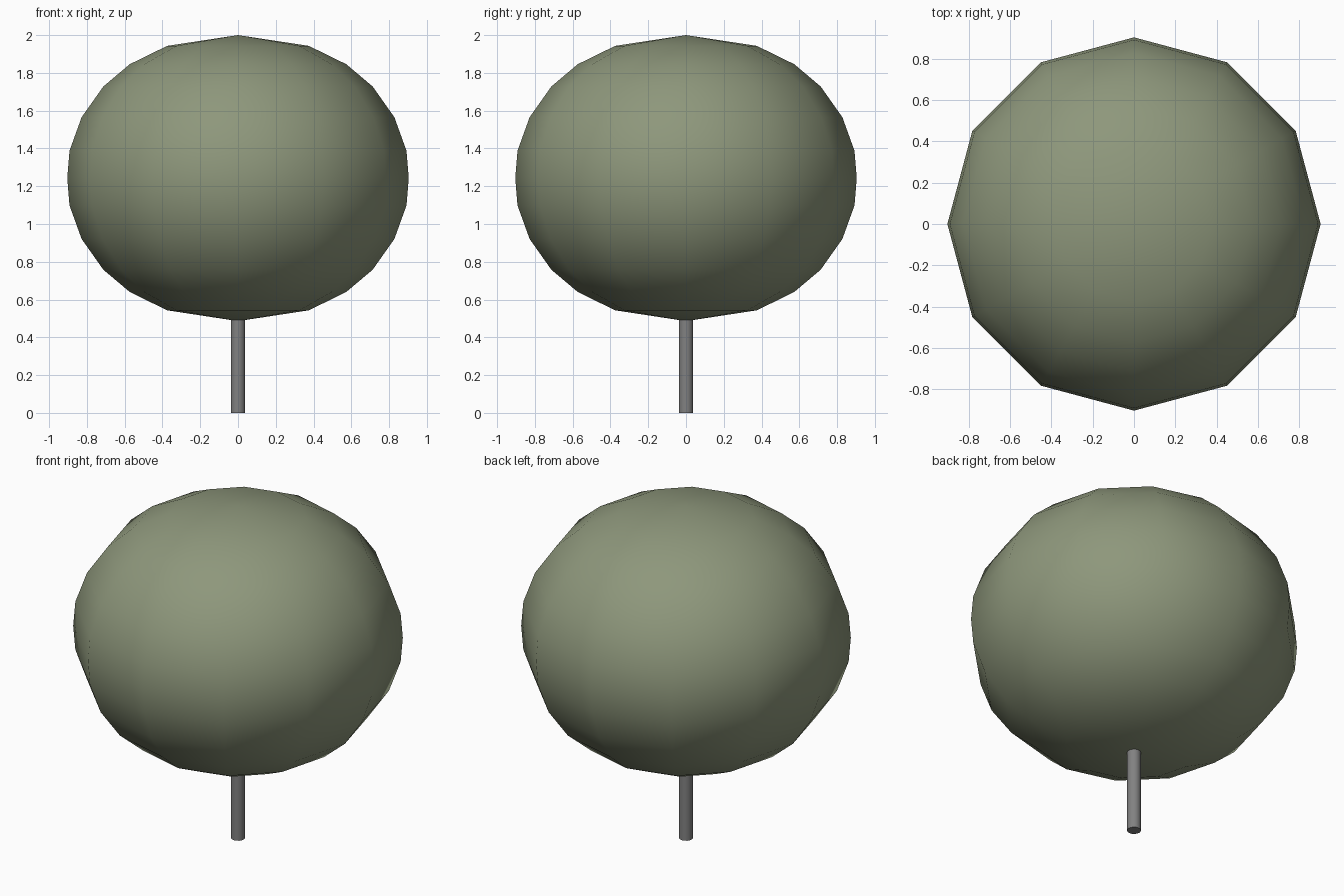
import bpy, bmesh, math

if "Cube" in bpy.data.objects:
    bpy.data.objects.remove(bpy.data.objects["Cube"])

def material(name, rgb):
    m = bpy.data.materials.new(name)
    m.diffuse_color = (*rgb, 1)
    m.use_nodes = True
    m.node_tree.nodes["Principled BSDF"].inputs["Base Color"].default_value = m.diffuse_color
    return m

def lathe(name, profile, sides, mat):
    """Revolve (radius, z) points round the z axis; radius 0 makes a pole."""
    bm = bmesh.new()
    rings = []
    for r, z in profile:
        n = sides if r > 0 else 1
        rings.append([bm.verts.new((r * math.cos(math.tau * i / sides),
                                    r * math.sin(math.tau * i / sides), z))
                      for i in range(n)])
    for a, b in zip(rings, rings[1:]):
        for i in range(sides):
            j = (i + 1) % sides
            quad = [a[i % len(a)], a[j % len(a)], b[j % len(b)], b[i % len(b)]]
            bm.faces.new(list(dict.fromkeys(quad)))
    bmesh.ops.recalc_face_normals(bm, faces=bm.faces)
    me = bpy.data.meshes.new(name)
    bm.to_mesh(me)
    bm.free()
    ob = bpy.data.objects.new(name, me)
    bpy.context.collection.objects.link(ob)
    me.materials.append(mat)
    bpy.ops.object.select_all(action='DESELECT')
    ob.select_set(True)
    bpy.context.view_layer.objects.active = ob
    bpy.ops.object.shade_smooth_by_angle(angle=math.radians(50))
    return ob

# Crown: flattened ball with twelve sides, mirrored about its middle
MID = 1.243
half = [(0.375, 0.70), (0.573, 0.603), (0.713, 0.485),
        (0.828, 0.322), (0.892, 0.145)]
profile = ([(0, MID - 0.757)] + [(r, MID - h) for r, h in half] + [(0.904, MID)]
           + [(r, MID + h) for r, h in reversed(half)] + [(0, MID + 0.757)])
lathe("crown", profile, 12, material("leaf_green", (0.27, 0.31, 0.20)))

# Trunk: thin straight stem running up into the crown
lathe("trunk", [(0, 0), (0.038, 0), (0.038, 0.55), (0, 0.55)], 16,
      material("trunk_grey", (0.22, 0.22, 0.22)))
